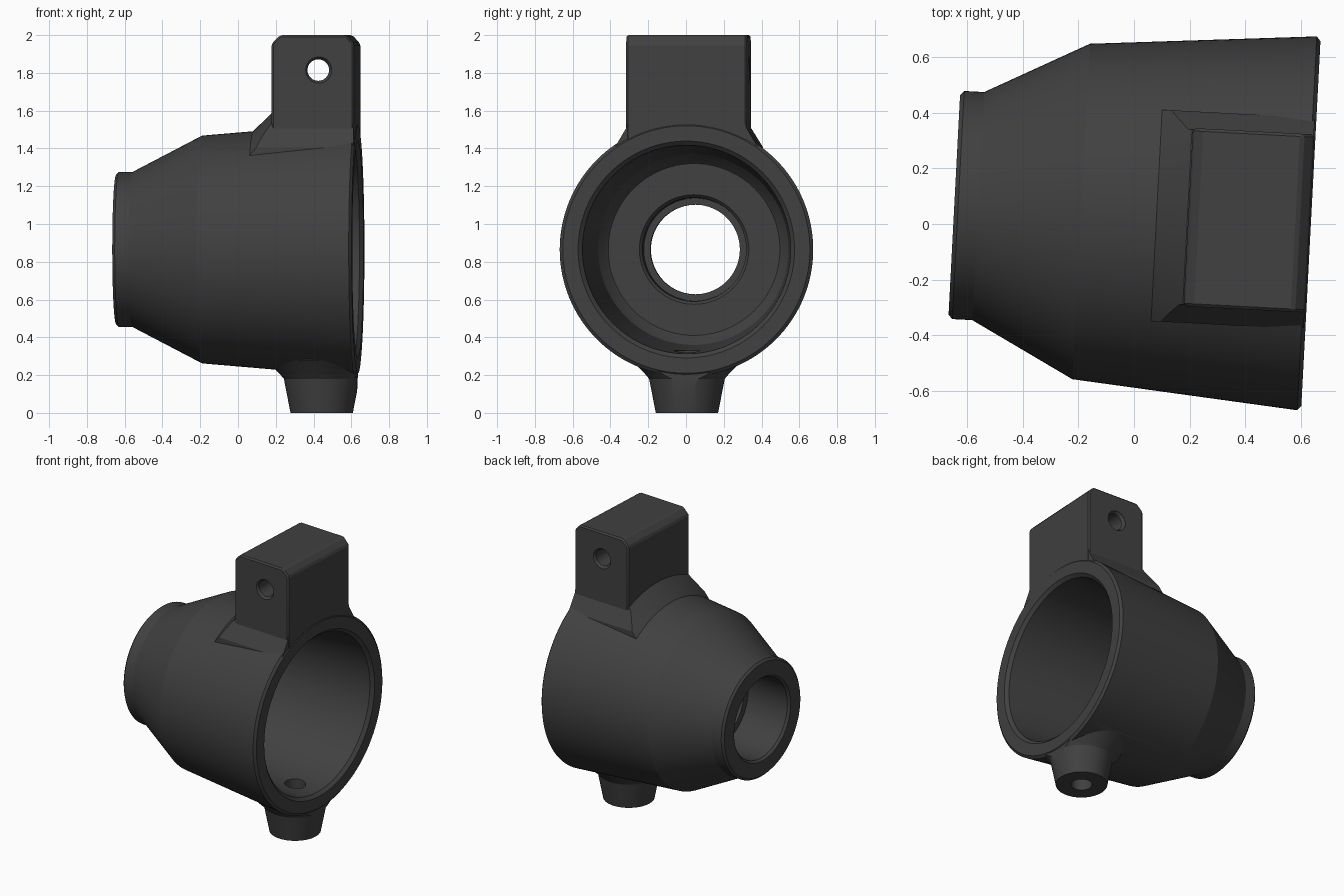
import bpy, bmesh, math
from mathutils import Matrix

if "Cube" in bpy.data.objects:
    bpy.data.objects.remove(bpy.data.objects["Cube"])

# Housing axis: slightly yawed, at height 0.865
TILT = Matrix.Translation((0, 0.035, 0.865)) @ Matrix.Rotation(math.radians(-3), 4, 'Z')
ALONG_X = Matrix.Rotation(math.radians(90), 4, 'Y')      # local z -> x

grey = bpy.data.materials.new("dark grey plastic")
grey.diffuse_color = (0.052, 0.052, 0.052, 1)
grey.use_nodes = True
grey.node_tree.nodes["Principled BSDF"].inputs["Base Color"].default_value = grey.diffuse_color


def finish(name, bm, matrix, bevel=0):
    if bevel:
        bmesh.ops.bevel(bm, geom=bm.edges[:], offset=bevel, segments=1, affect='EDGES')
    bm.transform(matrix)
    bmesh.ops.recalc_face_normals(bm, faces=bm.faces[:])
    me = bpy.data.meshes.new(name)
    bm.to_mesh(me)
    bm.free()
    me.materials.append(grey)
    ob = bpy.data.objects.new(name, me)
    bpy.context.collection.objects.link(ob)
    return ob


def revolve(name, profile, matrix, n=96):
    """Revolve (height, radius) pairs round local z, capped at both ends."""
    bm = bmesh.new()
    rings = [[bm.verts.new((r * math.cos(2 * math.pi * i / n),
                            r * math.sin(2 * math.pi * i / n), h)) for i in range(n)]
             for h, r in profile]
    for a, b in zip(rings, rings[1:]):
        for i in range(n):
            j = (i + 1) % n
            bm.faces.new((a[i], a[j], b[j], b[i]))
    bm.faces.new(rings[0])
    bm.faces.new(rings[-1])
    return finish(name, bm, matrix)


def prism(name, pts, lo, hi, axis, matrix, bevel=0):
    """Extrude a 2D outline (horizontal, z) along x or y."""
    bm = bmesh.new()
    place = (lambda p, d: (d, p[0], p[1])) if axis == 'x' else (lambda p, d: (p[0], d, p[1]))
    a = [bm.verts.new(place(p, lo)) for p in pts]
    b = [bm.verts.new(place(p, hi)) for p in pts]
    for i in range(len(pts)):
        j = (i + 1) % len(pts)
        bm.faces.new((a[i], a[j], b[j], b[i]))
    bm.faces.new(a)
    bm.faces.new(b)
    return finish(name, bm, matrix, bevel)


def combine(ob, other, op):
    mod = ob.modifiers.new("cut", 'BOOLEAN')
    mod.object, mod.operation, mod.solver = other, op, 'EXACT'
    bpy.context.view_layer.objects.active = ob
    bpy.ops.object.modifier_apply(modifier=mod.name)
    bpy.data.objects.remove(other, do_unlink=True)


# Tapered outer shell with rear neck
body = revolve("housing", [(-0.646, 0.395), (-0.632, 0.41), (-0.56, 0.41), (-0.19, 0.603),
                           (0.622, 0.672), (0.636, 0.655)], TILT @ ALONG_X, 128)

# Mounting lug with chamfered top
lug = prism("lug", [(0.195, 0.42), (0.632, 0.42), (0.632, 1.09), (0.59, 1.135),
                    (0.24, 1.135), (0.195, 1.09)], -0.32, 0.32, 'y', TILT, 0.01)

# Flared foot of the lug, following the shell
foot = revolve("lug_foot", [(0.075, 0.4), (0.08, 0.625), (0.192, 0.735), (0.63, 0.735),
                            (0.63, 0.4)], TILT @ ALONG_X)
foot_outline = prism("foot_outline", [(-0.38, 0.4), (0.38, 0.4), (0.38, 0.54), (0.315, 0.65),
                                      (0.315, 0.9), (-0.315, 0.9), (-0.315, 0.65),
                                      (-0.38, 0.54)], 0, 0.7, 'x', TILT)
combine(foot, foot_outline, 'INTERSECT')

# Conical boss underneath, trimmed flush with the mouth
boss_at = Matrix.Translation((0.443, 0.005, 0))
boss = revolve("boss", [(0, 0.165), (0.18, 0.2), (0.21, 0.225), (0.28, 0.295), (0.38, 0.31)],
               boss_at, 64)
trim = prism("boss_trim", [(-0.5, -1), (0.5, -1), (0.5, 0), (-0.5, 0)], 0.19, 0.631, 'x', TILT)
combine(boss, trim, 'INTERSECT')

for part in (lug, foot, boss):
    combine(body, part, 'UNION')

# Stepped bore right through the housing
bore = revolve("bore", [(0.75, 0.575), (0.637, 0.575), (0.615, 0.552), (-0.08, 0.505),
                        (-0.14, 0.465), (-0.15, 0.455), (-0.151, 0.29), (-0.168, 0.275),
                        (-0.25, 0.272), (-0.251, 0.237), (-0.31, 0.237), (-0.311, 0.28),
                        (-0.63, 0.28), (-0.647, 0.295), (-0.75, 0.295)],
               TILT @ ALONG_X, 128)
combine(body, bore, 'DIFFERENCE')

# Drain hole through the boss
drain = revolve("drain_hole", [(-0.1, 0.068), (0.6, 0.068)], boss_at, 32)
combine(body, drain, 'DIFFERENCE')

# Countersunk cross hole through the lug
pin = revolve("pin_hole", [(-0.6, 0.071), (-0.31, 0.071), (-0.29, 0.057), (0.315, 0.057),
                           (0.335, 0.071), (0.6, 0.071)],
              Matrix.Translation((0.425, 0, 1.815)) @ Matrix.Rotation(math.radians(-90), 4, 'X'), 32)
combine(body, pin, 'DIFFERENCE')

# Smooth curved walls, keep edges sharp
bpy.ops.object.select_all(action='DESELECT')
body.select_set(True)
bpy.context.view_layer.objects.active = body
bpy.ops.object.shade_smooth_by_angle(angle=math.radians(20))
